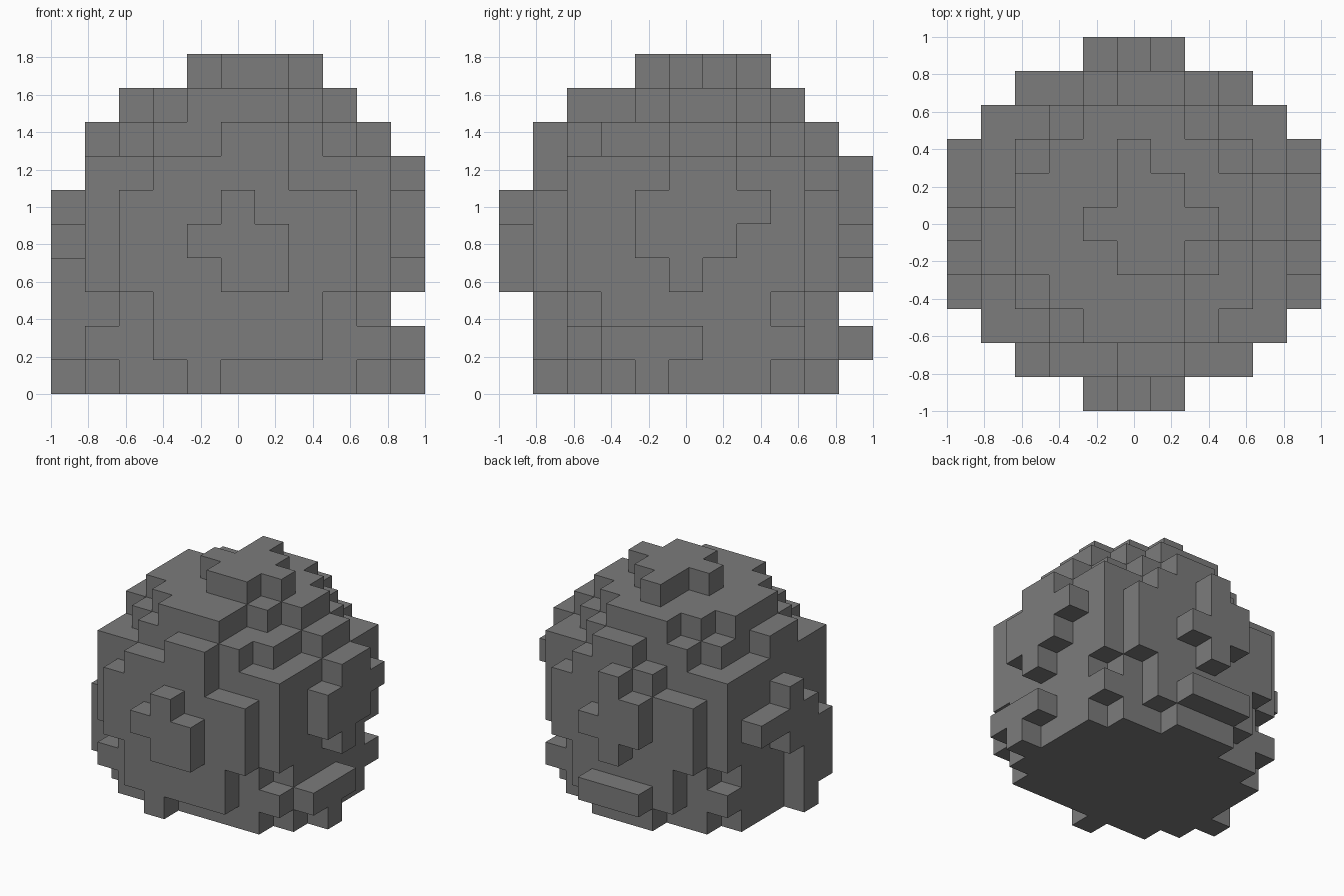
import bpy
import bmesh
from mathutils import Vector

default_cube = bpy.data.objects.get("Cube")
if default_cube:
    bpy.data.objects.remove(default_cube, do_unlink=True)

GRID = 11
CELL = 2.0 / GRID
MIDDLE = GRID // 2
cells = set()


def add_rows(axis, layer, rows):
    """Fill one flat layer; rows map a row number to its first and last cell."""
    for row, (first, last) in rows.items():
        for along in range(first, last + 1):
            if axis == "x":
                cells.add((layer, along, row))
            elif axis == "y":
                cells.add((along, layer, row))
            else:
                cells.add((along, row, layer))


# Rounded core: squared horizontal reach of every level, from the ground up
core_reach = [20, 25, 20, 25, 25, 25, 25, 13, 10]
for level, reach in enumerate(core_reach):
    for i in range(1, GRID - 1):
        for j in range(2, GRID - 2):
            if (i - MIDDLE) ** 2 + (j - MIDDLE) ** 2 <= reach:
                cells.add((i, j, level))

# Chipped upper corner
cells -= {(7, 3, 8), (8, 4, 8)}

# Front: broad slab and raised patch
add_rows("y", 1, {0: (4, 4), 1: (3, 7), 2: (3, 7), 3: (2, 8), 4: (2, 8),
                  5: (2, 8), 6: (3, 6), 7: (5, 6)})
add_rows("y", 0, {3: (5, 6), 4: (4, 6), 5: (5, 5)})

# Back: broad slab and raised patches
add_rows("y", 9, {0: (4, 6), 1: (3, 7), 2: (3, 7), 3: (2, 8), 4: (2, 8),
                  5: (2, 8), 6: (4, 7), 7: (5, 6)})
add_rows("y", 10, {1: (4, 6), 3: (5, 5), 4: (4, 6), 5: (4, 5), 6: (5, 5)})

# Sides: upper ledges and raised patches
add_rows("x", 9, {7: (5, 6)})
add_rows("x", 10, {0: (4, 4), 1: (3, 5), 3: (5, 5), 4: (4, 6),
                   5: (4, 7), 6: (5, 6)})
add_rows("x", 1, {7: (4, 5)})
add_rows("x", 0, {0: (4, 4), 1: (3, 4), 2: (3, 4), 3: (3, 5),
                  4: (4, 7), 5: (5, 5)})

# Top patch
add_rows("z", 9, {4: (5, 6), 5: (4, 7), 6: (5, 6), 7: (5, 5)})

# Outer skin: one square wherever a filled cell meets an empty one
bm = bmesh.new()
for cell in sorted(cells):
    centre = (Vector(cell) - Vector((MIDDLE, MIDDLE, -0.5))) * CELL
    for axis in range(3):
        for sign in (-1, 1):
            neighbour = list(cell)
            neighbour[axis] += sign
            if tuple(neighbour) in cells:
                continue
            normal, u, v = Vector(), Vector(), Vector()
            normal[axis] = sign * CELL / 2
            u[(axis + 1) % 3] = sign * CELL / 2
            v[(axis + 2) % 3] = CELL / 2
            corners = (-u - v, u - v, u + v, v - u)
            bm.faces.new([bm.verts.new(centre + normal + c) for c in corners])
bmesh.ops.remove_doubles(bm, verts=bm.verts[:], dist=CELL / 100)

mesh = bpy.data.meshes.new("boulder")
bm.to_mesh(mesh)
bm.free()
boulder = bpy.data.objects.new("boulder", mesh)
bpy.context.collection.objects.link(boulder)

# Stone colour
stone = bpy.data.materials.new("stone_grey")
stone.use_nodes = True
colour = (0.2, 0.2, 0.2, 1.0)
stone.diffuse_color = colour
for node in stone.node_tree.nodes:
    if node.type == "BSDF_PRINCIPLED":
        node.inputs["Base Color"].default_value = colour
mesh.materials.append(stone)
